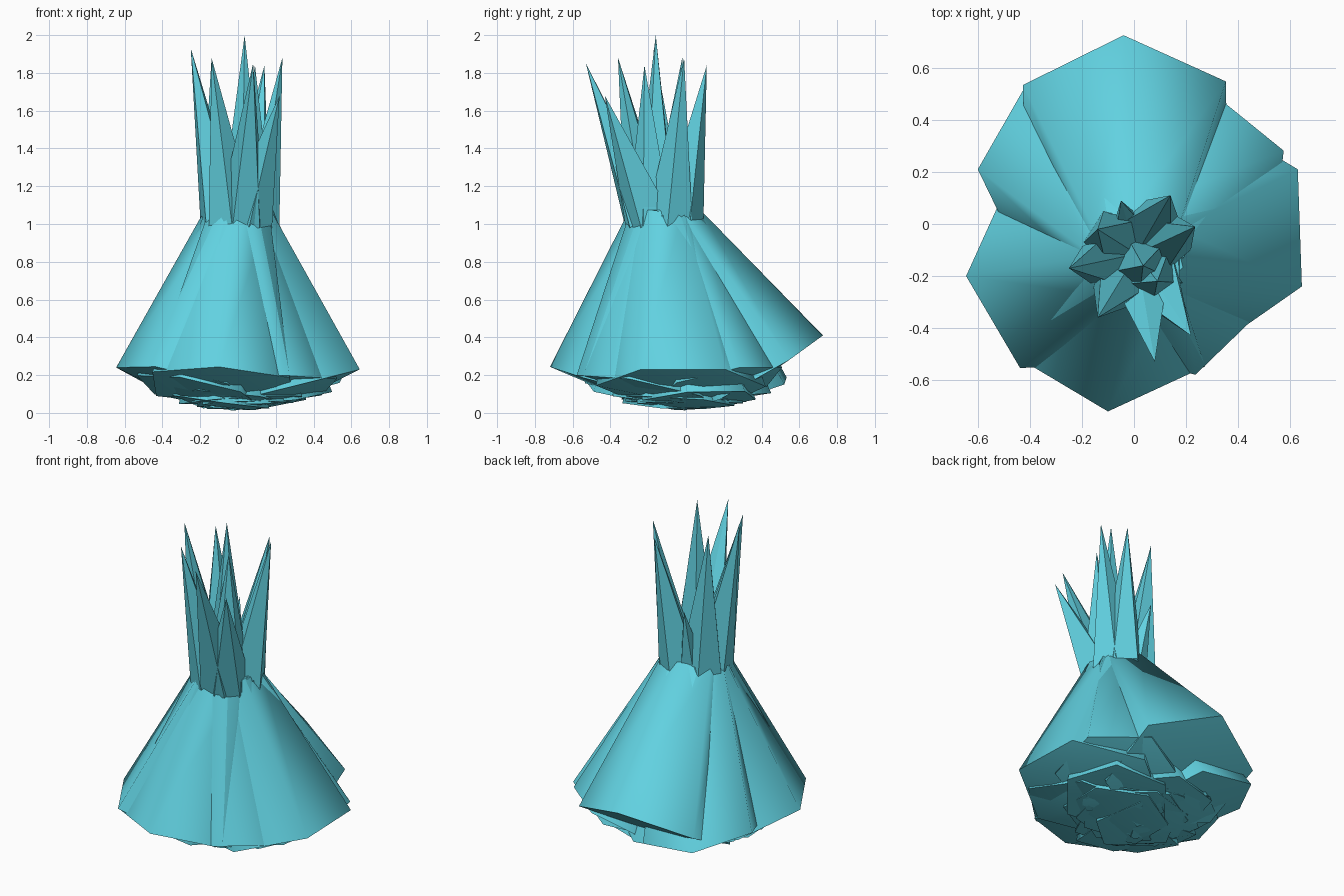
import bpy, bmesh, math, random
from mathutils import Vector

if "Cube" in bpy.data.objects:
    bpy.data.objects.remove(bpy.data.objects["Cube"])

random.seed(4)
NECK = Vector((0.01, -0.115, 1.06))
mat = bpy.data.materials.new("teal")
mat.diffuse_color = (0.12, 0.64, 0.75, 1)
mat.use_nodes = True
mat.node_tree.nodes["Principled BSDF"].inputs["Base Color"].default_value = mat.diffuse_color


def finish(bm, name, smooth):
    bmesh.ops.recalc_face_normals(bm, faces=bm.faces[:])
    me = bpy.data.meshes.new(name)
    bm.to_mesh(me)
    bm.free()
    me.materials.append(mat)
    ob = bpy.data.objects.new(name, me)
    bpy.context.collection.objects.link(ob)
    if smooth:
        bpy.context.view_layer.objects.active = ob
        ob.select_set(True)
        bpy.ops.object.shade_smooth_by_angle(angle=math.radians(64))
        ob.select_set(False)


def dome(v):
    # lowest allowed height, gives the rough rounded underside
    return 0.004 + 0.4 * (v.x ** 2 + v.y ** 2) + random.uniform(0, 0.045)


def flare(name, outer, az, tilt, flat, r=0.44, neck_r=0.185):
    """Tilted six-sided cone from a wide base up to the narrow neck."""
    a, t = math.radians(az), math.radians(tilt)
    u = Vector((math.cos(a) * math.cos(t), math.sin(a) * math.cos(t), math.sin(t)))
    w = Vector((-math.sin(a), math.cos(a), 0))
    reach = r * (math.cos(math.pi / 6) if flat else 1)
    c = Vector(outer) - u * reach
    h = Vector((math.cos(a), math.sin(a), 0.2 * math.sin(t)))
    bm = bmesh.new()
    low, top = [], []
    for i in range(6):
        p = math.pi / 3 * (i + (0.5 if flat else 0))
        v = c + u * r * math.cos(p) + w * r * math.sin(p)
        v.z = max(v.z, dome(v))
        low.append(bm.verts.new(v))
        top.append(bm.verts.new(NECK + neck_r * (h * math.cos(p) + w * math.sin(p))))
    c.z = max(c.z, dome(c))
    cv = bm.verts.new(c)
    for i in range(6):
        j = (i + 1) % 6
        bm.faces.new((low[i], low[j], top[j], top[i]))
        bm.faces.new((low[j], low[i], cv))
    bm.faces.new(top)
    finish(bm, name, True)


# Large outer skirt petals: outer point, direction, tilt, flat side outward, radius
outer = [
    ((-0.04, 0.725, 0.41), 91, 35, False, 0.45),
    ((0.637, -0.015, 0.23), 2, 27, True, 0.45),
    ((-0.645, -0.2, 0.24), 183, 26, False, 0.42),
    ((-0.1, -0.72, 0.23), 267, 24, False, 0.42),
    ((0.38, -0.44, 0.18), -46, 20, True, 0.40),
    ((0.435, 0.395, 0.24), 51, 26, True, 0.36),
    ((-0.6, 0.21, 0.24), 178, 24, False, 0.38),
    ((-0.42, -0.42, 0.18), 222, 20, True, 0.34),
]
for i, o in enumerate(outer):
    flare(f"skirt_petal_{i}", *o)

# Inner overlapping petals, forming the layered underside
for i in range(10):
    az = i * 137.5
    a = math.radians(az)
    d = 0.28 + 0.024 * i
    z = 0.02 + 0.4 * d * d + random.uniform(0, 0.04)
    flare(f"inner_petal_{i}", (d * math.cos(a), d * math.sin(a), z), az,
          random.uniform(8, 22), i % 2 == 0, 0.32, 0.13)


def spike(name, tip, foot, r, n=5):
    """Sharp faceted blade rising out of the neck."""
    bm = bmesh.new()
    t = bm.verts.new(tip)
    a0 = math.atan2(tip[1] - NECK.y, tip[0] - NECK.x)
    ring = []
    for i in range(n):
        a = a0 + 2 * math.pi * (i + 0.5) / n
        ring.append(bm.verts.new((foot[0] + r * math.cos(a), foot[1] + r * math.sin(a),
                                  foot[2] + (0.06 if i % 2 else -0.04))))
    for i in range(n):
        bm.faces.new((ring[i], ring[(i + 1) % n], t))
    bm.faces.new(ring[::-1])
    finish(bm, name, False)


# Crown of spikes
tips = [
    (-0.25, -0.17, 1.93), (-0.14, -0.02, 1.88), (0.035, -0.16, 2.0),
    (0.08, -0.53, 1.85), (-0.14, -0.36, 1.88), (0.22, -0.43, 1.68),
    (0.235, -0.01, 1.88), (0.14, 0.11, 1.84), (0.09, -0.22, 1.84),
    (-0.05, 0.09, 1.42),
]
for i, t in enumerate(tips):
    d = Vector((t[0] - NECK.x, t[1] - NECK.y, 0))
    f = NECK + d.normalized() * min(d.length, 0.095)
    spike(f"crown_spike_{i}", t, (f.x, f.y, 1.02), 0.07 if t[2] < 1.5 else 0.125)
